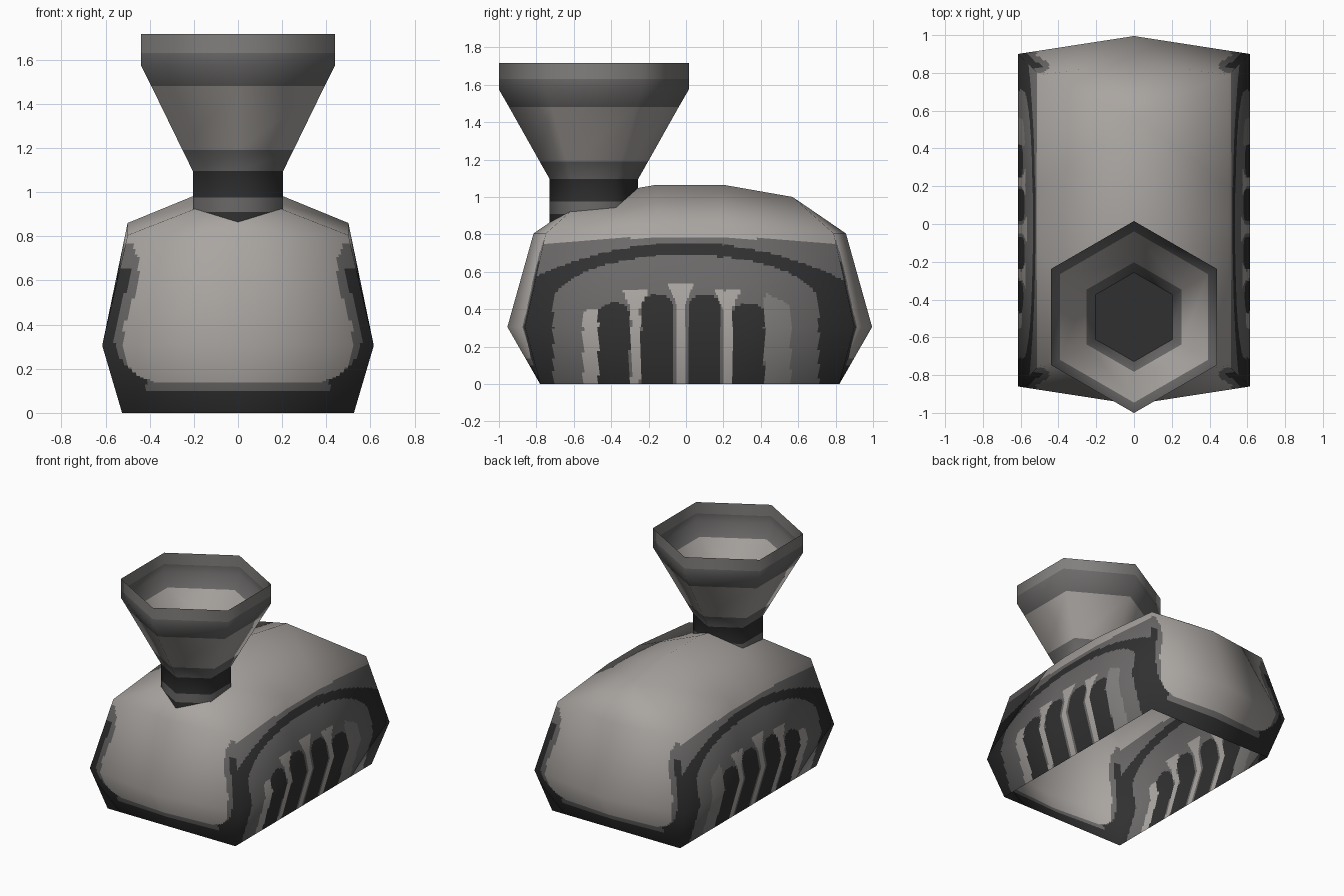
import bpy, bmesh, math
from mathutils import Vector

cube = bpy.data.objects.get("Cube")
if cube:
    bpy.data.objects.remove(cube)


def material(name, color):
    m = bpy.data.materials.new(name)
    m.use_nodes = True
    rgba = (*color, 1)
    m.diffuse_color = rgba
    m.node_tree.nodes["Principled BSDF"].inputs["Base Color"].default_value = rgba
    return m


MATERIALS = [
    material("light grey", (0.40, 0.375, 0.355)),
    material("mid grey", (0.145, 0.14, 0.138)),
    material("dark grey", (0.03, 0.03, 0.03)),
    material("soft grey", (0.22, 0.213, 0.207)),
]
LIGHT, MID, DARK, SOFT = range(4)
CENTRE_Y = 0.02


def add_object(name, mesh):
    for m in MATERIALS:
        mesh.materials.append(m)
    ob = bpy.data.objects.new(name, mesh)
    bpy.context.collection.objects.link(ob)
    return ob


# Painted border of the front and back walls
WAIST = [(0.14, 0.38), (0.17, 0.46), (0.22, 0.5), (0.3, 0.525), (0.4, 0.515),
         (0.5, 0.48), (0.6, 0.447), (0.7, 0.452), (0.8, 0.49)]


def waist(z):
    z = max(z, WAIST[0][0])
    for (z0, w0), (z1, w1) in zip(WAIST, WAIST[1:]):
        if z <= z1:
            return w0 + (w1 - w0) * (z - z0) / (z1 - z0)
    return 1


def paint_end(p):
    x, z = abs(p.x), p.z
    if z > 0.77 or (z > 0.14 and x < waist(z)):
        return LIGHT
    if z > 0.66 or (z > 0.1 and x < waist(z - 0.03) + 0.035):
        return MID
    return DARK


# Arched panel with four vents on the side walls
VENTS = [(-0.385, 0.435), (-0.155, 0.48), (0.1, 0.48), (0.335, 0.435)]
RIBS = [(-0.27, 0.5), (-0.028, 0.53), (0.222, 0.5)]


def paint_side(p):
    y, z = p.y, p.z
    if z > 0.785 - 0.06 * y * y:
        return LIGHT
    if z > 0.755 - 0.28 * y * y:
        return MID
    if abs(y) > 0.71 or z > 0.43 + 0.26 * math.sqrt(1 - (y / 0.71) ** 2):
        return DARK
    for c, top in VENTS:
        d = abs(y - c) / 0.083
        if d < 1 and z < top - 0.06 * (1 - math.sqrt(1 - d * d)):
            return DARK
    for c, top in RIBS:
        flare = max(0, z - top + 0.1) * 0.45
        if z < top and abs(y - c) < 0.024 + flare:
            return LIGHT
    if -0.55 < y < -0.465 and z < 0.4 - 8 * max(0, -0.5 - y) ** 2:
        return LIGHT
    if 0.42 < y < 0.56 and z < 0.55 - 0.5 * (y - 0.3):
        return SOFT
    return MID


def paint_roof(p):
    return LIGHT


# Corner points of one quarter of the hood
P = {k: Vector(v) for k, v in {
    "base_mid": (0, -0.80, 0), "base_corner": (0.525, -0.80, 0),
    "base_side": (0.525, -0.18, 0), "base_centre": (0.525, 0, 0),
    "belt_mid": (0, -0.975, 0.305), "belt_corner": (0.615, -0.88, 0.305),
    "belt_side": (0.615, -0.18, 0.305), "belt_centre": (0.615, 0, 0.305),
    "brow_mid": (0, -0.835, 0.805), "brow_corner": (0.5, -0.77, 0.805),
    "eave": (0.5, -0.18, 0.86), "eave_centre": (0.5, 0, 0.86),
    "apex": (0, -0.55, 1.0), "ridge": (0, -0.18, 1.065),
    "ridge_centre": (0, 0, 1.065)}.items()}

PATCHES = [
    ("base_mid base_corner belt_corner belt_mid", paint_end, 40),
    ("belt_mid belt_corner brow_corner brow_mid", paint_end, 40),
    ("base_corner base_side belt_side belt_corner", paint_side, 40),
    ("base_side base_centre belt_centre belt_side", paint_side, 30),
    ("belt_corner belt_side eave brow_corner", paint_side, 44),
    ("belt_side belt_centre eave_centre eave", paint_side, 36),
    ("brow_mid brow_corner apex apex", paint_roof, 6),
    ("brow_corner eave apex apex", paint_roof, 6),
    ("eave ridge apex apex", paint_roof, 6),
    ("ridge eave eave_centre ridge_centre", paint_roof, 6),
]


def corner_normals():
    normals = {k: Vector() for k in P}
    for names, _, _ in PATCHES:
        a, b, c, d = names.split()
        n = (P[c] - P[a]).cross(P[d] - P[b])
        for k in {a, b, c, d}:
            normals[k] += n
    for k, n in normals.items():
        if P[k].x == 0:
            n.x = 0
        if P[k].y == 0:
            n.y = 0
        n.normalize()
    return normals


def build_hood():
    corner_n = corner_normals()
    index, verts, normals, faces, paint = {}, [], [], [], []

    def vertex(p, n):
        key = tuple(round(c, 4) for c in p)
        if key not in index:
            index[key] = len(verts)
            verts.append(p)
            normals.append(n.normalized())
        return index[key]

    def blend(c, s, t):
        return c[0].lerp(c[1], s).lerp(c[3].lerp(c[2], s), t)

    for names, rule, n in PATCHES:
        keys = names.split()
        for sx, sy in ((1, 1), (-1, 1), (1, -1), (-1, -1)):
            flip = Vector((sx, sy, 1))
            pos = [P[k] * flip + Vector((0, CENTRE_Y, 0)) for k in keys]
            nor = [corner_n[k] * flip for k in keys]
            grid = [[vertex(blend(pos, i / n, j / n), blend(nor, i / n, j / n))
                     for i in range(n + 1)] for j in range(n + 1)]
            for j in range(n):
                for i in range(n):
                    f = [grid[j][i], grid[j][i + 1], grid[j + 1][i + 1], grid[j + 1][i]]
                    f = list(dict.fromkeys(f))
                    if len(f) < 3:
                        continue
                    faces.append(f if sx * sy > 0 else f[::-1])
                    paint.append(rule(blend(pos, (i + 0.5) / n, (j + 0.5) / n)))
    mesh = bpy.data.meshes.new("hood")
    mesh.from_pydata(verts, [], faces)
    add_object("hood", mesh)
    for poly, m in zip(mesh.polygons, paint):
        poly.material_index = m
        poly.use_smooth = True
    mesh.normals_split_custom_set_from_vertices(normals)


# Six-sided funnel: height, radius and colour of the band above each ring
def build_funnel():
    rings = [(0.86, 0.236, DARK), (0.91, 0.236, MID), (0.975, 0.236, DARK),
             (1.095, 0.236, MID), (1.19, 0.29, LIGHT), (1.48, 0.453, MID),
             (1.575, 0.508, MID), (1.63, 0.508, SOFT), (1.715, 0.508, None)]
    bm = bmesh.new()
    loops = []
    for z, r, _ in rings:
        angles = [math.radians(60 * k + 30) for k in range(6)]
        loops.append([bm.verts.new((r * math.cos(a), r * math.sin(a) - 0.4925, z))
                      for a in angles])
    for (z, r, m), low, high in zip(rings, loops, loops[1:]):
        for k in range(6):
            n = (k + 1) % 6
            f = bm.faces.new((low[k], low[n], high[n], high[k]))
            f.material_index = m
            f.smooth = True
    # Floor inside the throat
    floor = bm.faces.new([bm.verts.new(v.co) for v in loops[3]])
    floor.material_index = DARK
    mesh = bpy.data.meshes.new("funnel")
    bm.to_mesh(mesh)
    bm.free()
    add_object("funnel", mesh)


build_hood()
build_funnel()
